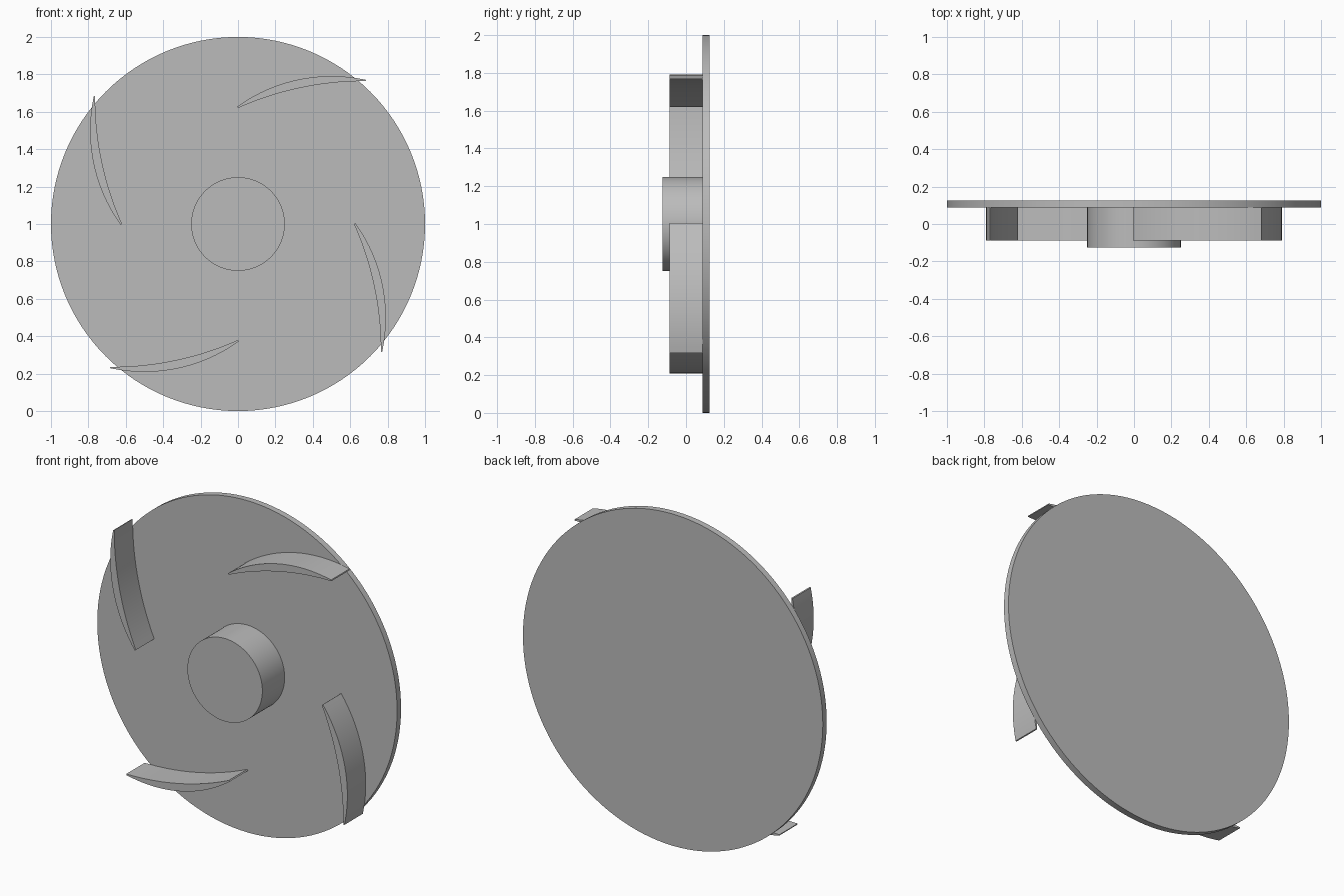
import bpy, bmesh, math
from mathutils import Vector, Matrix

cube = bpy.data.objects.get("Cube")
if cube:
    bpy.data.objects.remove(cube)

grey = bpy.data.materials.new("plain grey")
grey.use_nodes = True
colour = (0.5, 0.5, 0.5, 1)
grey.diffuse_color = colour
grey.node_tree.nodes["Principled BSDF"].inputs["Base Color"].default_value = colour

CENTRE = Vector((0, 0, 1))


def extrude_profile(name, points, front, back):
    """Solid from an (x, z) outline around the wheel axis, spanning y front to back."""
    bm = bmesh.new()
    face = bm.faces.new([bm.verts.new((x, front, z)) for x, z in points])
    out = bmesh.ops.extrude_face_region(bm, geom=[face])
    moved = [v for v in out["geom"] if isinstance(v, bmesh.types.BMVert)]
    bmesh.ops.translate(bm, verts=moved, vec=(0, back - front, 0))
    bmesh.ops.recalc_face_normals(bm, faces=bm.faces)
    mesh = bpy.data.meshes.new(name)
    bm.to_mesh(mesh)
    bm.free()
    mesh.materials.append(grey)
    obj = bpy.data.objects.new(name, mesh)
    obj.location = CENTRE
    bpy.context.collection.objects.link(obj)
    bpy.ops.object.select_all(action="DESELECT")
    obj.select_set(True)
    bpy.context.view_layer.objects.active = obj
    bpy.ops.object.shade_smooth_by_angle(angle=math.radians(30))
    return obj


def circle(radius, sides=128):
    return [(radius * math.cos(math.tau * i / sides),
             radius * math.sin(math.tau * i / sides)) for i in range(sides)]


def arc(start, end, rise, steps=20):
    """Circular arc bulging to the left of the line from start to end."""
    a, b = Vector(start), Vector(end)
    chord = b - a
    half = chord.length / 2
    along = chord.normalized()
    normal = Vector((-along.y, along.x))
    radius = (half * half + rise * rise) / (2 * rise)
    middle = (a + b) / 2 + normal * (rise - radius)
    sweep = math.asin(half / radius)
    angles = [sweep * (2 * i / steps - 1) for i in range(steps + 1)]
    return [tuple(middle + radius * (along * math.sin(t) + normal * math.cos(t)))
            for t in angles]


# Back plate and hub
extrude_profile("back_plate", circle(1), 0.0875, 0.125)
extrude_profile("hub", circle(0.25), -0.125, 0.0875)

# Four curved blades, thick in the middle and slim at both ends
outer = arc((-0.005, 0.627), (0.682, 0.771), 0.075)
inner = arc((0, 0.62), (0.684, 0.764), 0.037)
for i, side in enumerate(("top", "right", "bottom", "left")):
    blade = extrude_profile(f"{side}_blade", outer + inner[::-1], -0.0875, 0.0875)
    blade.data.transform(Matrix.Rotation(i * math.pi / 2, 4, "Y"))
